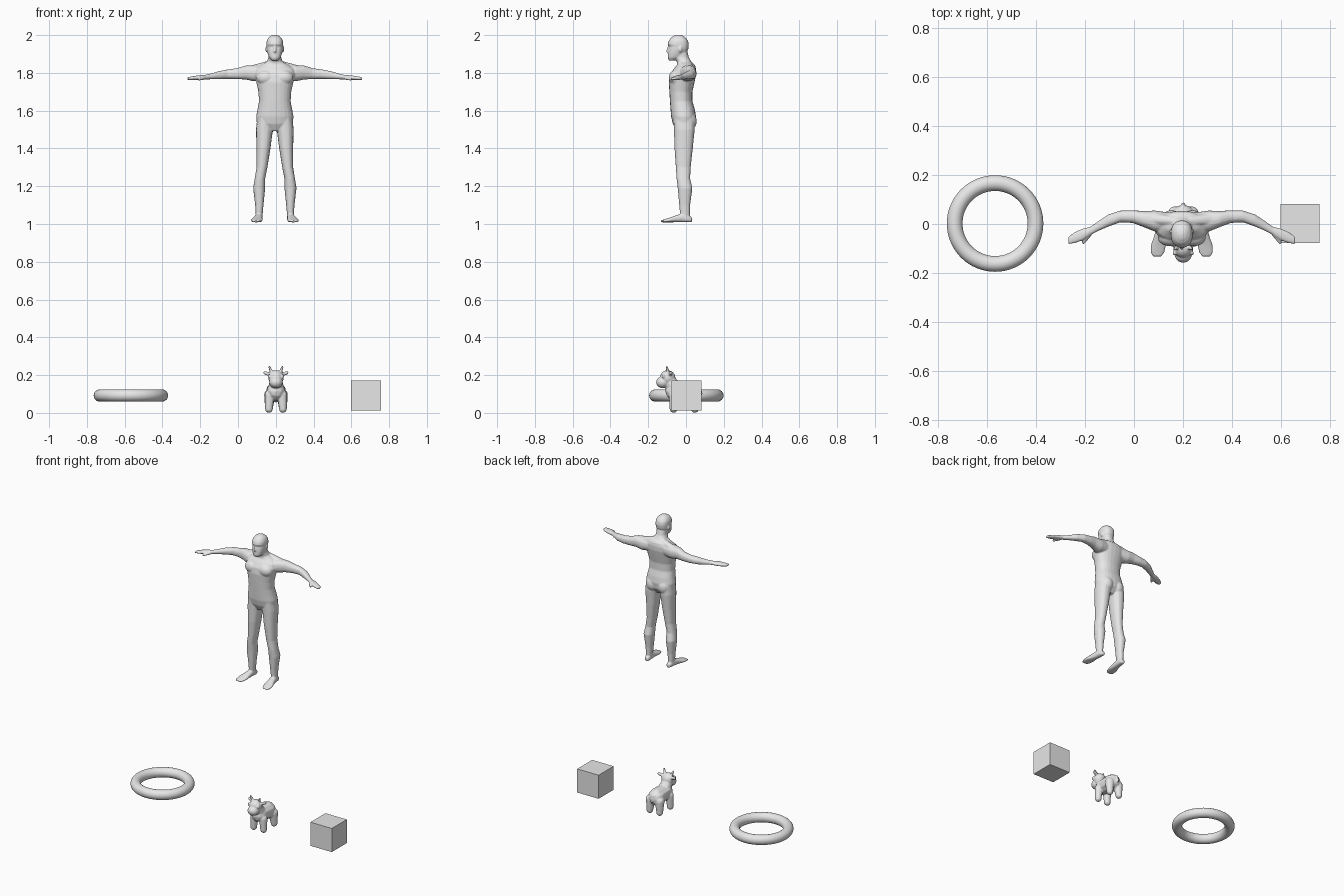
import bpy, bmesh, math
from mathutils import Vector

grey = bpy.data.materials.new("plain grey")
grey.diffuse_color = (0.8, 0.8, 0.8, 1)


def finish(bm, name, loc, voxel=0, smooth_steps=0):
    """Turn a bmesh into an object; overlapping parts are fused into one skin."""
    bmesh.ops.recalc_face_normals(bm, faces=bm.faces)
    me = bpy.data.meshes.new(name)
    bm.to_mesh(me)
    bm.free()
    me.materials.append(grey)
    ob = bpy.data.objects.new(name, me)
    ob.location = loc
    bpy.context.collection.objects.link(ob)
    if voxel:
        r = ob.modifiers.new("fuse", 'REMESH')
        r.mode, r.voxel_size, r.use_smooth_shade = 'VOXEL', voxel, True
        s = ob.modifiers.new("soften", 'SMOOTH')
        s.factor, s.iterations = 0.5, smooth_steps
    return ob


def loft(bm, axis, rows, side=1, n=16):
    """Rows are (position on axis, centre a, radius a, centre b, radius b)."""
    rings = []
    for t, ca, ra, cb, rb in rows:
        ring = []
        for i in range(n):
            w = 2 * math.pi * i / n
            c, s = math.cos(w), math.sin(w)
            p = [ca + ra * math.copysign(abs(c) ** 0.88, c),
                 cb + rb * math.copysign(abs(s) ** 0.88, s)]
            p.insert(axis, t)
            ring.append(bm.verts.new((p[0] * side, p[1], p[2])))
        rings.append(ring)
    for a, b in zip(rings, rings[1:]):
        for i in range(n):
            j = (i + 1) % n
            bm.faces.new((a[i], a[j], b[j], b[i]))
    bm.faces.new(rings[0])
    bm.faces.new(rings[-1])


def span(z, cx, hw, front, back):
    """Level section given by its front and back depth."""
    return (z, cx, hw, (front + back) / 2, (back - front) / 2)


def blob(bm, pos, radii):
    vs = bmesh.ops.create_icosphere(bm, subdivisions=3, radius=1)["verts"]
    for v in vs:
        v.co = Vector(pos) + Vector([a * b for a, b in zip(v.co, radii)])


def limb(bm, p, rp, q, rq):
    """Tapered rod with round ends."""
    tmp = bmesh.new()
    for c, r in ((p, rp), (q, rq)):
        vs = bmesh.ops.create_icosphere(tmp, subdivisions=2, radius=r)["verts"]
        for v in vs:
            v.co += Vector(c)
    hull = bmesh.ops.convex_hull(tmp, input=tmp.verts[:])
    inner = {g for g in hull["geom_interior"] if isinstance(g, bmesh.types.BMVert)}
    bmesh.ops.delete(tmp, geom=list(inner), context='VERTS')
    keep = bpy.data.meshes.new("limb_part")
    tmp.to_mesh(keep)
    tmp.free()
    bm.from_mesh(keep)
    bpy.data.meshes.remove(keep)


# Ring
bpy.ops.mesh.primitive_torus_add(location=(-0.567, 0.002, 0.092), major_radius=0.165,
                                 minor_radius=0.032, major_segments=64, minor_segments=24)
ring = bpy.context.object
ring.name = "ring"
ring.data.materials.append(grey)
bpy.ops.object.shade_smooth()

# Cube
bm = bmesh.new()
bmesh.ops.create_cube(bm, size=0.16)
finish(bm, "cube", (0.678, 0.002, 0.092))

# Standing figure: torso and neck
bm = bmesh.new()
loft(bm, 2, [span(*r) for r in (
    (1.492, 0, .035, -.05, .02), (1.53, 0, .095, -.07, .048), (1.57, 0, .099, -.079, .053),
    (1.61, 0, .091, -.082, .046), (1.65, 0, .084, -.085, .034), (1.70, 0, .087, -.088, .034),
    (1.75, 0, .098, -.091, .045), (1.79, 0, .108, -.085, .053), (1.82, 0, .105, -.066, .053),
    (1.842, 0, .075, -.048, .048), (1.858, 0, .043, -.048, .03), (1.88, 0, .034, -.06, .016),
    (1.91, 0, .033, -.06, .008))], n=24)
# Head and nose
loft(bm, 2, [span(*r) for r in (
    (1.866, 0, .017, -.092, -.055), (1.882, 0, .031, -.097, -.025), (1.905, 0, .039, -.096, .002),
    (1.925, 0, .043, -.093, .012), (1.939, 0, .044, -.089, .014), (1.951, 0, .045, -.098, .015),
    (1.97, 0, .043, -.092, .011), (1.987, 0, .034, -.08, -.002), (1.998, 0, .019, -.062, -.018),
    (2.002, 0, .006, -.045, -.035))], n=24)
limb(bm, (0, -.09, 1.944), .005, (0, -.099, 1.914), .007)

for s in (-1, 1):
    # Ear
    blob(bm, (s * .044, -.03, 1.925), (.006, .01, .016))
    # Buttock and chest muscle
    blob(bm, (s * .042, .01, 1.545), (.045, .047, .052))
    blob(bm, (s * .048, -.055, 1.775), (.05, .036, .04))
    # Leg
    loft(bm, 2, [span(*r) for r in (
        (1.56, .053, .04, -.066, .045), (1.50, .055, .045, -.064, .046),
        (1.40, .060, .037, -.061, .036), (1.30, .068, .029, -.054, .025),
        (1.24, .079, .028, -.05, .022), (1.19, .083, .032, -.044, .034),
        (1.10, .082, .022, -.036, .022), (1.045, .083, .018, -.031, .02),
        (1.018, .084, .019, -.033, .024))], s)
    # Foot
    loft(bm, 1, [(y, cx, hw, (1.009 + top) / 2, (top - 1.009) / 2) for y, cx, hw, top in (
        (.031, .081, .012, 1.036), (.015, .082, .018, 1.046), (-.02, .085, .021, 1.055),
        (-.05, .089, .024, 1.047), (-.085, .095, .031, 1.034), (-.115, .099, .029, 1.025),
        (-.132, .1, .019, 1.02))], s)
    # Shoulder slope
    limb(bm, (s * .03, .012, 1.845), .02, (s * .13, .02, 1.81), .028)
    # Arm and hand
    loft(bm, 0, [
        (.06, .008, .04, 1.80, .04), (.11, .012, .043, 1.798, .043), (.155, .02, .033, 1.802, .037),
        (.20, .03, .026, 1.796, .029), (.25, .031, .024, 1.793, .025), (.30, .014, .025, 1.787, .021),
        (.34, -.008, .02, 1.781, .015), (.372, -.028, .017, 1.777, .012),
        (.405, -.043, .024, 1.775, .012), (.435, -.055, .023, 1.772, .010),
        (.463, -.067, .016, 1.77, .007)], s)
    # Thumb
    limb(bm, (s * .377, -.044, 1.772), .009, (s * .402, -.076, 1.766), .007)
finish(bm, "standing_figure", (0.195, 0, 0), 0.004, 4)

# Toy cow: body, neck, head, muzzle, tail
bm = bmesh.new()
limb(bm, (0, .025, .11), .055, (0, -.06, .115), .05)
limb(bm, (0, -.055, .12), .046, (0, -.088, .172), .034)
blob(bm, (0, -.097, .186), (.041, .041, .04))
blob(bm, (0, -.122, .162), (.036, .036, .032))
limb(bm, (0, .07, .135), .009, (0, .08, .10), .008)
for s in (-1, 1):
    # Legs
    limb(bm, (s * .033, -.064, .095), .027, (s * .037, -.066, .021), .021)
    limb(bm, (s * .033, .042, .095), .031, (s * .037, .047, .021), .021)
    # Ear, horn, eye
    limb(bm, (s * .03, -.085, .203), .011, (s * .058, -.08, .212), .009)
    limb(bm, (s * .024, -.095, .215), .009, (s * .034, -.102, .243), .006)
    blob(bm, (s * .034, -.119, .194), (.009, .009, .011))
finish(bm, "toy_cow", (0.201, 0, 0), 0.0035, 4)
